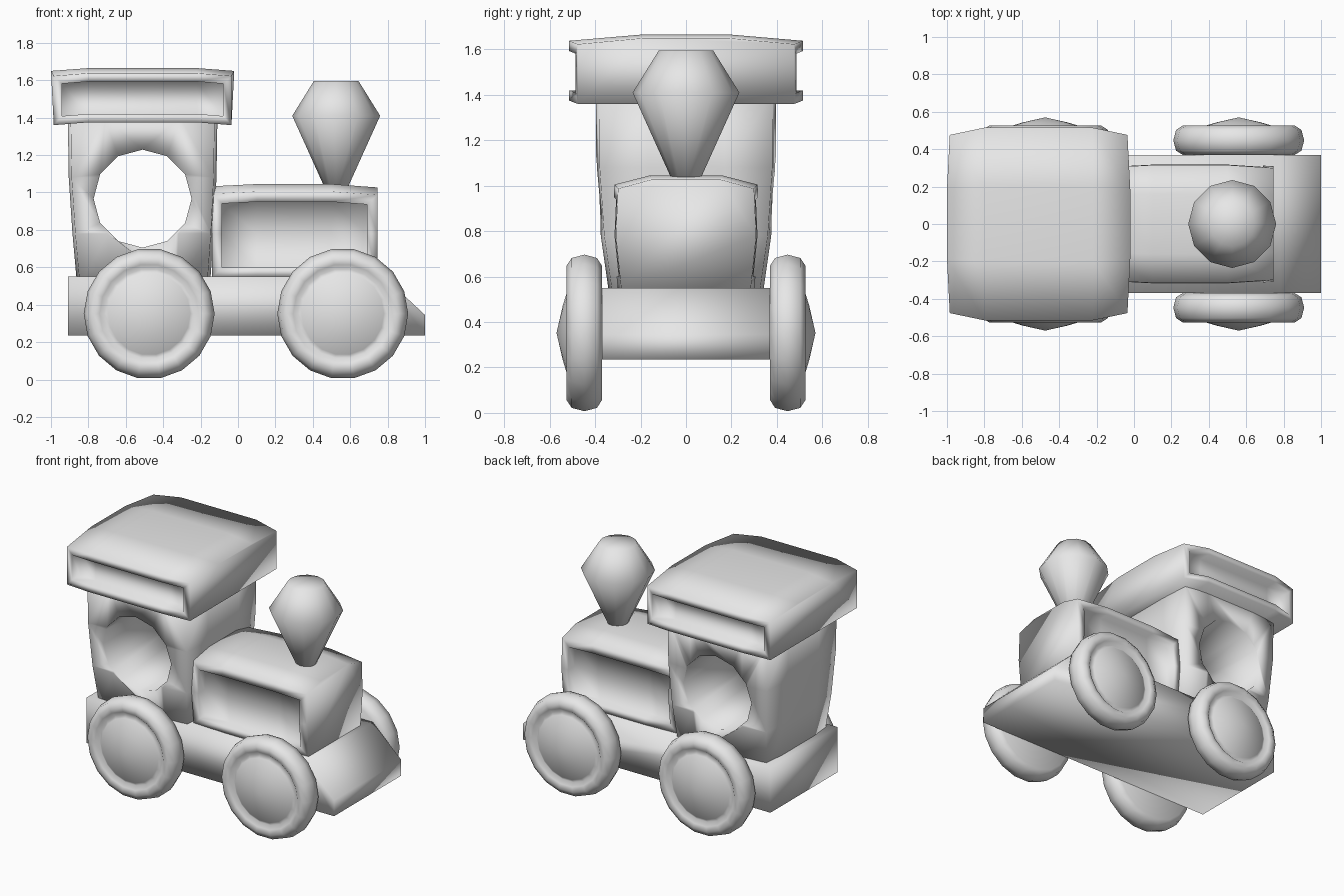
import bpy, bmesh
from math import pi, cos, sin
from mathutils import Matrix, Vector

if "Cube" in bpy.data.objects:
    bpy.data.objects.remove(bpy.data.objects["Cube"])

grey = bpy.data.materials.new("plain grey")
grey.use_nodes = True
grey.diffuse_color = (0.8, 0.8, 0.8, 1)
grey.node_tree.nodes["Principled BSDF"].inputs["Base Color"].default_value = (0.8, 0.8, 0.8, 1)


def finish(bm, name):
    bmesh.ops.remove_doubles(bm, verts=bm.verts, dist=0.0001)
    bmesh.ops.recalc_face_normals(bm, faces=bm.faces)
    mesh = bpy.data.meshes.new(name)
    bm.to_mesh(mesh)
    bm.free()
    mesh.materials.append(grey)
    mesh.shade_smooth()
    obj = bpy.data.objects.new(name, mesh)
    bpy.context.collection.objects.link(obj)
    return obj


def loft(rings):
    """Skin a row of equal point rings and cap both ends."""
    bm = bmesh.new()
    rows = [[bm.verts.new(p) for p in ring] for ring in rings]
    n = len(rows[0])
    for a, b in zip(rows, rows[1:]):
        for i in range(n):
            j = (i + 1) % n
            bm.faces.new((a[i], a[j], b[j], b[i]))
    bm.faces.new(rows[0])
    bm.faces.new(rows[-1])
    bmesh.ops.recalc_face_normals(bm, faces=bm.faces)
    return bm


def lathe(name, profile, sides, matrix):
    """Turn a (radius, height) profile about z, then place it."""
    bm = bmesh.new()
    rows = [[bm.verts.new((r * cos(2 * pi * k / sides), r * sin(2 * pi * k / sides), h))
             for k in range(sides)] for r, h in profile]
    for a, b in zip(rows, rows[1:]):
        for i in range(sides):
            j = (i + 1) % sides
            bm.faces.new((a[i], a[j], b[j], b[i]))
    bmesh.ops.remove_doubles(bm, verts=bm.verts, dist=0.0001)
    bmesh.ops.dissolve_degenerate(bm, edges=bm.edges, dist=0.0001)
    bm.transform(matrix)
    return finish(bm, name)


def panelled_box(name, half, sections, frame, depth):
    """Barrel-shaped box with a sunken panel on each y side."""
    section = half + [(-y, z) for y, z in reversed(half)]
    edge = half[0][0] * 0.9
    rings = []
    for x, width, drop, tuck in sections:
        rings.append([(x + (tuck if abs(y) > edge else 0), y * width,
                       z - (drop if z > 1 else 0)) for y, z in section])
    bm = loft(rings)
    for side in (-1, 1):
        panel = [f for f in bm.faces if f.normal.y * side > 0.8]
        bmesh.ops.inset_region(bm, faces=panel, thickness=frame, depth=0,
                               use_even_offset=True, use_boundary=True)
        # Push the inner panel straight in
        ring = {v for f in panel for v in f.verts}
        inner = bmesh.ops.extrude_face_region(bm, geom=panel)["geom"]
        moved = [g for g in inner if isinstance(g, bmesh.types.BMVert)]
        bmesh.ops.translate(bm, verts=moved, vec=Vector((0, -side * depth, 0)))
        bmesh.ops.delete(bm, geom=[f for f in panel if f.is_valid], context="FACES")
        bm.normal_update()
    return finish(bm, name)


# Chassis with a sloping nose
outline = [(-0.91, 0.235), (1.0, 0.235), (1.0, 0.345), (0.78, 0.55), (-0.91, 0.55)]
finish(loft([[(x, y, z) for x, z in outline] for y in (-0.37, 0.37)]), "chassis")

# Boiler
panelled_box("boiler", [(0.30, 0.545), (0.325, 0.78), (0.315, 1.005), (0.16, 1.045)],
             [(-0.14, 0.96, 0.012, 0), (0.1, 1, 0, 0), (0.5, 1, 0, 0), (0.745, 0.95, 0.018, 0)],
             0.055, 0.07)

# Roof
panelled_box("roof", [(0.515, 1.375), (0.515, 1.638), (0.2, 1.665)],
             [(-1.0, 0.925, 0.015, 0.015), (-0.8, 1, 0, 0),
              (-0.22, 1, 0, 0), (-0.02, 0.925, 0.015, -0.015)],
             0.045, 0.09)

# Cabin, widening upwards, with gently bowed walls
cabin_rings = []
for z, left, right, wide in ((0.5, -0.86, -0.15, 0.335), (0.78, -0.885, -0.13, 0.375),
                             (1.08, -0.905, -0.115, 0.395), (1.4, -0.91, -0.11, 0.397)):
    mid = (left + right) / 2
    hx = (right - left) / 2
    quarter = [(hx, 0.17), (hx - 0.015, wide - 0.015), (hx * 0.5, wide)]
    half_ring = quarter + [(-x, y) for x, y in reversed(quarter)]
    ring = half_ring + [(-x, -y) for x, y in half_ring]
    cabin_rings.append([(mid + x, y, z) for x, y in ring])
cabin = finish(loft(cabin_rings), "cabin")

# Round window running through the cabin
cutter = lathe("window_cutter", [(0, -0.6), (0.262, -0.6), (0.262, 0.6), (0, 0.6)], 12,
               Matrix.Translation((-0.51, 0, 0.967)) @ Matrix.Rotation(pi / 2, 4, "X"))
cutter.hide_render = True
cut = cabin.modifiers.new("window", "BOOLEAN")
cut.operation = "DIFFERENCE"
cut.solver = "EXACT"
cut.object = cutter
bpy.context.view_layer.objects.active = cabin
bpy.ops.object.modifier_apply(modifier=cut.name)
bpy.data.objects.remove(cutter)
cabin.data.shade_smooth()

# Chimney
lathe("chimney", [(0, 1.0), (0.05, 1.0), (0.235, 1.41), (0.12, 1.595), (0, 1.595)], 12,
      Matrix.Translation((0.525, 0, 0)))

# Wheels: rounded tyre, groove and pointed hub
wheel = [(0, 0.37), (0.3, 0.37), (0.335, 0.392), (0.35, 0.447), (0.335, 0.503),
         (0.3, 0.526), (0.265, 0.522), (0.24, 0.5), (0.22, 0.513), (0.12, 0.543), (0, 0.57)]
for end, x in (("right", -0.475), ("left", 0.56)):
    for face, side in (("front", -1), ("back", 1)):
        lathe(f"{face}_{end}_wheel", wheel, 18,
              Matrix.Translation((x, 0, 0.352)) @ Matrix.Rotation(-side * pi / 2, 4, "X"))
